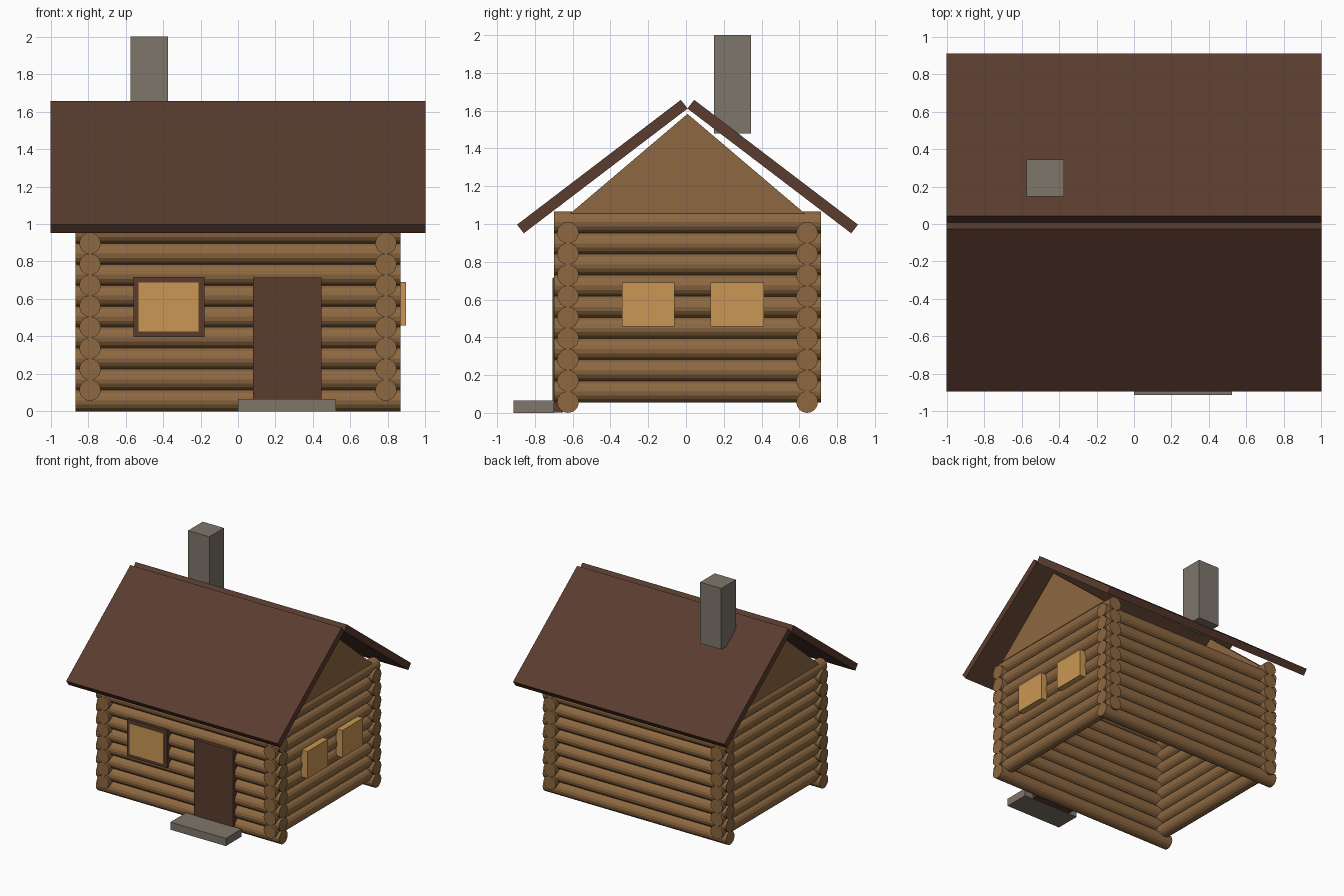
import bpy, bmesh, math
from mathutils import Matrix, Vector

if "Cube" in bpy.data.objects:
    bpy.data.objects.remove(bpy.data.objects["Cube"])

Y0 = 0.008          # house centre line
R = 0.0575          # log radius
PITCH = 0.112       # vertical log spacing
LOGS = 9


def material(name, rgb):
    m = bpy.data.materials.new(name)
    m.use_nodes = True
    col = (*rgb, 1)
    m.diffuse_color = col
    m.node_tree.nodes["Principled BSDF"].inputs["Base Color"].default_value = col
    return m


WOOD = material("log wood", (0.27, 0.14, 0.053))
DARK = material("dark brown wood", (0.102, 0.046, 0.028))
STONE = material("grey stone", (0.207, 0.18, 0.147))
GLOW = material("warm window", (0.59, 0.31, 0.088))


def finish(name, bm, mat):
    bmesh.ops.recalc_face_normals(bm, faces=bm.faces)
    me = bpy.data.meshes.new(name)
    bm.to_mesh(me)
    bm.free()
    me.materials.append(mat)
    ob = bpy.data.objects.new(name, me)
    bpy.context.collection.objects.link(ob)
    return ob


def box(name, mat, x, y, z):
    """Box from (min, max) ranges."""
    bm = bmesh.new()
    mid = Vector([sum(r) / 2 for r in (x, y, z)])
    size = Vector([r[1] - r[0] for r in (x, y, z)])
    bmesh.ops.create_cube(bm, size=1, matrix=Matrix.Translation(mid) @ Matrix.Diagonal(size).to_4x4())
    return finish(name, bm, mat)


def log_wall(name, axis, offset, length, z0):
    """Stack of horizontal logs running along the given axis."""
    bm = bmesh.new()
    turn = Matrix.Rotation(math.pi / 2, 4, "Y" if axis == "X" else "X")
    for i in range(LOGS):
        z = z0 + i * PITCH
        at = (0, Y0 + offset, z) if axis == "X" else (offset, Y0, z)
        bmesh.ops.create_cone(bm, cap_ends=True, segments=16, radius1=R, radius2=R,
                              depth=length, matrix=Matrix.Translation(at) @ turn)
    return finish(name, bm, WOOD)


# Interlocking log walls, side logs half a course higher
for s, side in ((-1, "front"), (1, "back")):
    log_wall(side + "_log_wall", "X", s * 0.633, 1.735, R)
for s, side in ((1, "left"), (-1, "right")):
    log_wall(side + "_log_wall", "Y", s * 0.79, 1.415, R + PITCH / 2)

    # Triangular gable above the side wall
    bm = bmesh.new()
    tri = [bm.verts.new((s * 0.77, Y0 + y, z)) for y, z in ((-0.622, 1.055), (0.622, 1.055), (0, 1.583))]
    face = bm.faces.new(tri)
    out = bmesh.ops.extrude_face_region(bm, geom=[face])
    bmesh.ops.translate(bm, vec=(s * 0.06, 0, 0),
                        verts=[v for v in out["geom"] if isinstance(v, bmesh.types.BMVert)])
    finish(side + "_gable", bm, WOOD)

# Two sloping roof slabs
for s, side in ((-1, "front"), (1, "back")):
    slab = box(side + "_roof", DARK, (-1, 1), (-0.545, 0.545), (-0.029, 0.029))
    slab.location = (0, Y0 + s * 0.451, 1.304)
    slab.rotation_euler.x = -s * math.radians(37.3)

# Chimney, door and doorstep
box("chimney", STONE, (-0.575, -0.375), (0.147, 0.345), (1.478, 2.0))
box("door", DARK, (0.08, 0.446), (-0.707, -0.65), (0.003, 0.714))
box("doorstep", STONE, (0, 0.524), (-0.913, -0.7), (0, 0.065))

# Front window with frame
box("front_window_frame", DARK, (-0.558, -0.18), (-0.702, -0.65), (0.398, 0.718))
box("front_window_pane", GLOW, (-0.53, -0.21), (-0.707, -0.699), (0.426, 0.688))

# Two plain windows on the side wall
for name, y in (("front", (-0.34, -0.06)), ("rear", (0.13, 0.413))):
    box(name + "_side_window", GLOW, (0.836, 0.896), y, (0.458, 0.69))
